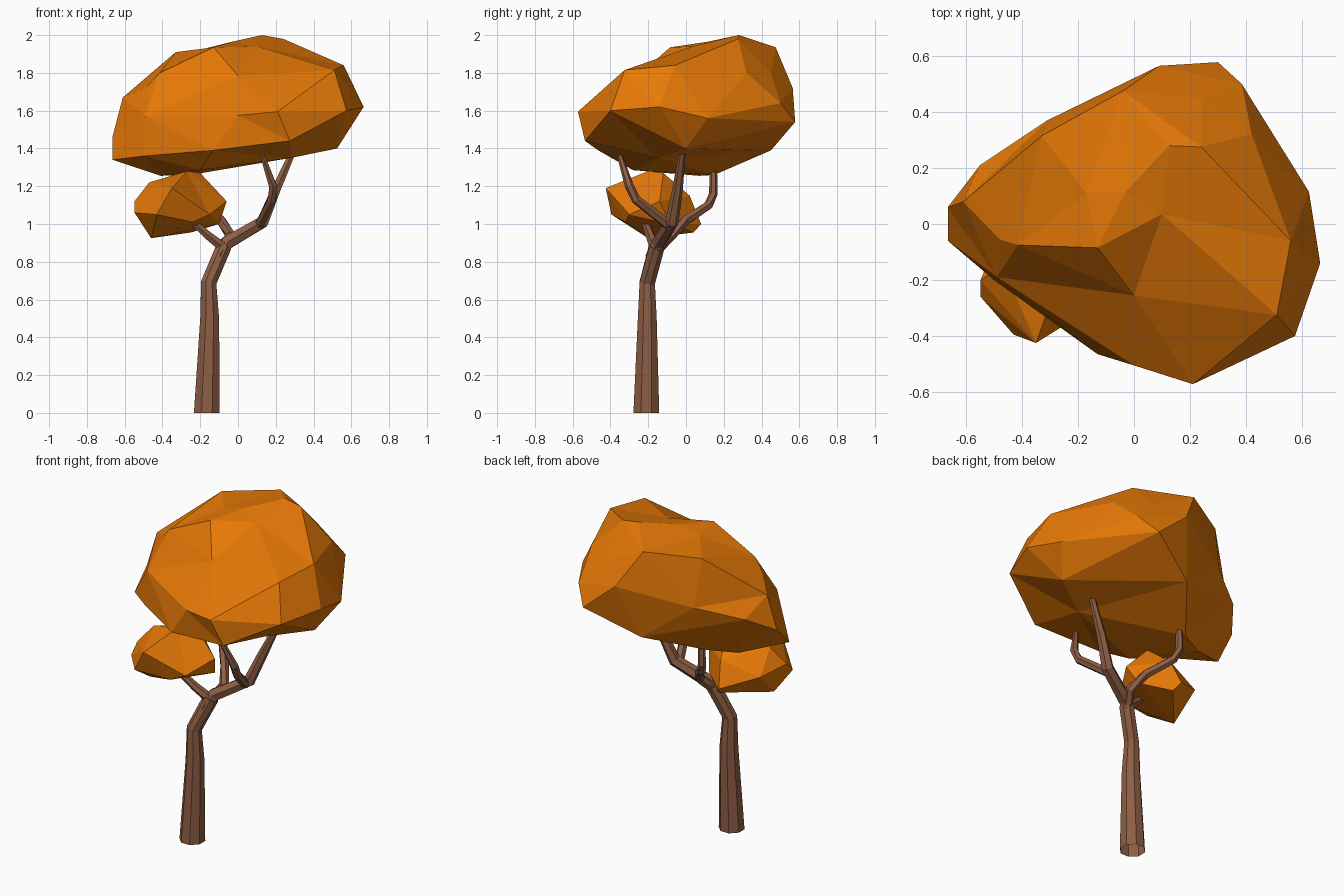
import bpy, bmesh, math
from mathutils import Vector


def material(name, color):
    m = bpy.data.materials.new(name)
    m.diffuse_color = (*color, 1)
    return m


BARK = material("brown bark", (0.27, 0.112, 0.058))
LEAF = material("orange leaves", (0.79, 0.19, 0.002))


def finish(bm, name, mat):
    bmesh.ops.recalc_face_normals(bm, faces=bm.faces[:])
    me = bpy.data.meshes.new(name)
    bm.to_mesh(me)
    bm.free()
    me.materials.append(mat)
    ob = bpy.data.objects.new(name, me)
    bpy.context.collection.objects.link(ob)


def limb(name, path, sides):
    """Tapered tube through (x, y, z, radius) stations, open at the bottom."""
    bm = bmesh.new()
    pts = [Vector(p[:3]) for p in path]
    rings = []
    for i, p in enumerate(pts):
        t = (pts[min(i + 1, len(pts) - 1)] - pts[max(i - 1, 0)]).normalized()
        if p.z == 0:
            t = Vector((0, 0, 1))
        u = Vector((0, 1, 0)).cross(t).normalized()
        v = t.cross(u)
        r = path[i][3]
        ring = []
        for k in range(sides):
            a = 2 * math.pi * (k + 0.5) / sides
            ring.append(bm.verts.new(p + r * (u * math.cos(a) + v * math.sin(a))))
        rings.append(ring)
    for a, b in zip(rings, rings[1:]):
        for k in range(sides):
            j = (k + 1) % sides
            bm.faces.new((a[k], a[j], b[j], b[k]))
    bm.faces.new(rings[-1])
    finish(bm, name, BARK)


def foliage(name, center, squash, points):
    """Faceted clump: triangulate the points on a sphere, then restore them (keeps dents)."""
    bm = bmesh.new()
    c = Vector(center)
    home = {}
    for p in points:
        d = Vector(p) - c
        d.z *= squash
        v = bm.verts.new(d.normalized())
        home[v] = Vector(p)
    bmesh.ops.convex_hull(bm, input=bm.verts[:])
    for v in bm.verts:
        v.co = home[v]
    finish(bm, name, LEAF)


# Trunk and branches
limb("trunk", [(-.165, -.21, 0, .074), (-.15, -.205, .5, .054), (-.155, -.205, .69, .044),
               (-.075, -.155, .88, .044)], 8)
limb("right_branch", [(-.105, -.175, .82, .042), (-.06, -.145, .9, .04), (.13, -.075, 1.01, .036),
                      (.2, -.045, 1.18, .028), (.29, -.02, 1.38, .018)], 6)
limb("front_branch", [(.11, -.085, .99, .028), (.18, -.265, 1.13, .025), (.185, -.3, 1.2, .024),
                      (.13, -.35, 1.36, .014)], 6)
limb("back_branch", [(-.08, -.16, .86, .032), (-.04, -.08, .94, .028), (-.09, .0, 1.02, .027),
                     (-.19, .12, 1.10, .025), (-.21, .145, 1.16, .023), (-.21, .145, 1.28, .02)], 6)
limb("left_branch", [(-.07, -.16, .87, .03), (-.16, -.19, .94, .025), (-.27, -.225, 1.04, .018)], 6)

# Large crown
foliage("large_crown", (0, 0, 1.6), 1.7, [
    # top
    (-.13, -.085, 1.935), (.1, .035, 1.94), (-.17, .11, 1.93), (-.03, .115, 1.965),
    (.125, .28, 2.0), (.24, .275, 1.98), (.24, .45, 1.80), (-.33, .315, 1.91),
    (-.04, .475, 1.935), (-.415, -.075, 1.80), (0, -.255, 1.785), (.51, -.325, 1.815),
    (.56, -.06, 1.84), (.42, .32, 1.80),
    # sides
    (.665, -.14, 1.62), (.575, -.40, 1.60), (.21, -.572, 1.595), (0, -.505, 1.575),
    (-.49, -.19, 1.57), (-.48, -.055, 1.73), (-.61, .08, 1.67), (-.665, .06, 1.46),
    (-.55, .21, 1.55), (-.31, .37, 1.62), (.09, .565, 1.72), (.3, .578, 1.54),
    (.385, .5, 1.64), (.625, .115, 1.56),
    # underside
    (-.665, -.06, 1.34), (-.13, -.465, 1.39), (.275, -.535, 1.44), (.525, 0, 1.40),
    (-.01, .45, 1.39), (-.41, .07, 1.255), (-.25, .15, 1.26), (-.2, -.28, 1.285),
    (.28, -.15, 1.35), (-.5, -.2, 1.36)])

# Small crown
foliage("small_crown", (-.3, -.17, 1.1), 1.3, [
    (-.548, -.26, 1.06), (-.548, -.2, 1.12), (-.46, -.2, .925), (-.25, .04, .955),
    (-.28, .08, 1.0), (-.1, -.08, 1.0), (-.06, -.14, 1.12), (-.2, -.12, 1.27),
    (-.27, -.2, 1.28), (-.47, -.15, 1.22), (-.35, -.425, 1.19), (-.43, -.395, 1.05),
    (-.15, -.3, 1.05), (-.25, .02, 1.15), (-.48, -.04, 1.08), (-.24, -.32, 1.01)])
